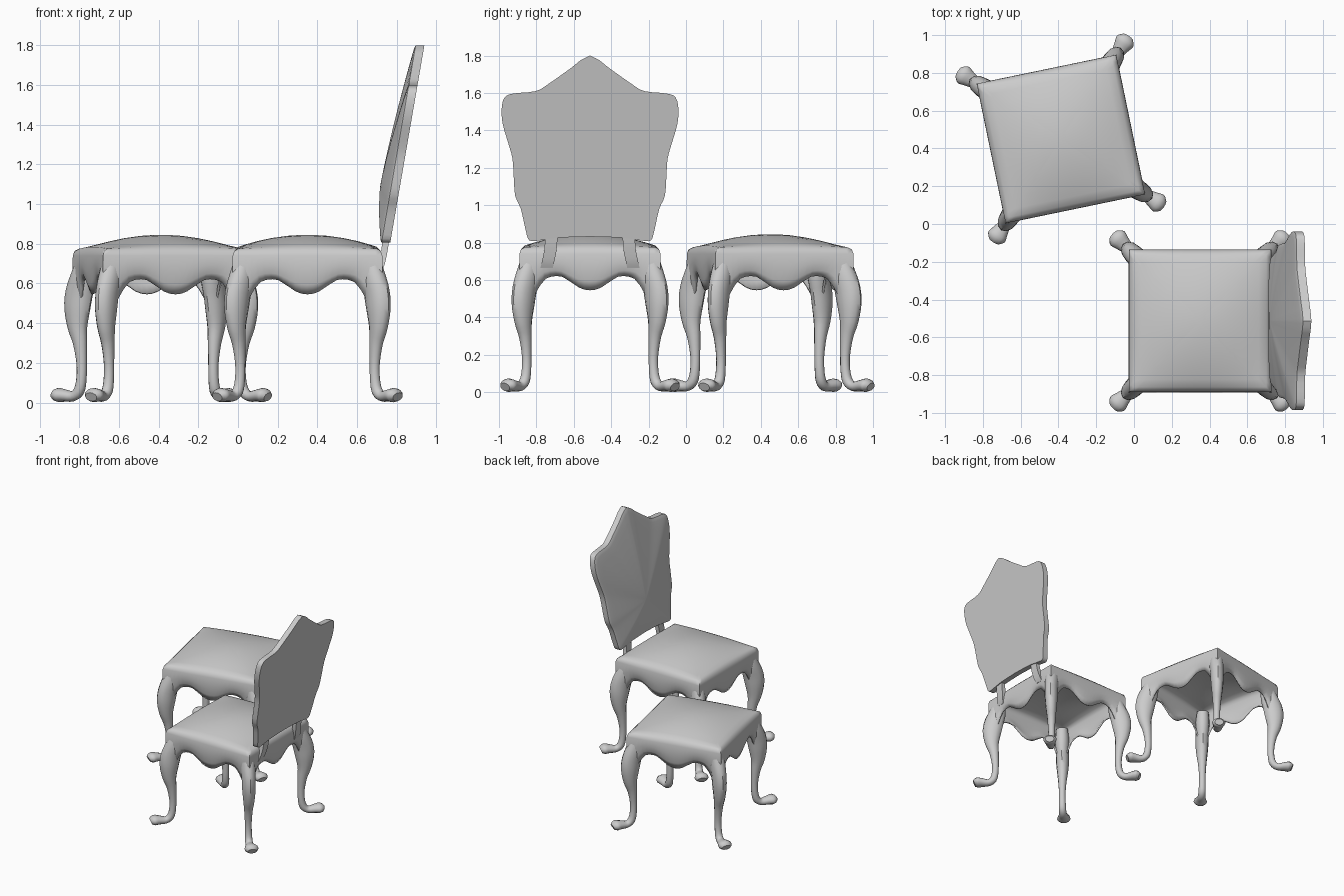
import bpy, bmesh
from math import sin, cos, pi, sqrt, radians
from mathutils import Vector, Matrix

if "Cube" in bpy.data.objects:
    bpy.data.objects.remove(bpy.data.objects["Cube"])


def smooth_path(pts, n):
    """Catmull-Rom resampling of tuples of any length."""
    p = [pts[0]] + list(pts) + [pts[-1]]
    out = []
    for i in range(1, len(p) - 2):
        for k in range(n):
            t = k / n
            out.append(tuple(
                0.5 * (2*b + (c - a)*t + (2*a - 5*b + 4*c - d)*t*t + (3*b - a - 3*c + d)*t**3)
                for a, b, c, d in zip(p[i-1], p[i], p[i+1], p[i+2])))
    return out + [tuple(pts[-1])]


def lerp_table(table, x):
    for (x0, y0), (x1, y1) in zip(table, table[1:]):
        if x <= x1:
            return y0 + (y1 - y0) * (x - x0) / (x1 - x0)
    return table[-1][1]


def loft(name, rings, cap_start=True, cap_end=True, matrix=None, angle=40):
    """Skin a list of closed rings into an object."""
    bm = bmesh.new()
    vs = [[bm.verts.new(p) for p in r] for r in rings]
    for a, b in zip(vs, vs[1:]):
        for i in range(len(a)):
            j = (i + 1) % len(a)
            bm.faces.new((a[i], a[j], b[j], b[i]))
    if cap_start:
        bm.faces.new(vs[0])
    if cap_end:
        bm.faces.new(vs[-1])
    bmesh.ops.recalc_face_normals(bm, faces=bm.faces)
    me = bpy.data.meshes.new(name)
    bm.to_mesh(me)
    bm.free()
    ob = bpy.data.objects.new(name, me)
    bpy.context.collection.objects.link(ob)
    if matrix:
        ob.matrix_world = matrix
    bpy.ops.object.select_all(action='DESELECT')
    ob.select_set(True)
    bpy.context.view_layer.objects.active = ob
    bpy.ops.object.shade_smooth_by_angle(angle=radians(angle))
    return ob


# Scalloped lower edge of the apron: |u| -> z
APRON = [(0, .545), (.08, .548), (.17, .56), (.3, .592), (.42, .618), (.54, .623),
         (.66, .61), (.75, .572), (.82, .525), (1, .47)]
# Cabriole leg: offset along each axis, z, radius along diagonal, radius across
LEG = [(.315, .74, .045, .045), (.33, .64, .068, .055), (.35, .55, .076, .052),
       (.358, .47, .071, .05), (.357, .38, .053, .042), (.346, .3, .037, .033),
       (.339, .2, .027, .026), (.340, .12, .026, .026), (.35, .06, .028, .028),
       (.375, .032, .026, .03), (.41, .035, .031, .042), (.438, .037, .036, .052),
       (.455, .028, .024, .034)]


def square_ring(d, zfun, n=24):
    ring = []
    for k in range(4):
        rot = Matrix.Rotation(k * pi / 2, 3, 'Z')
        for i in range(n):
            u = -1 + 2 * i / n
            ring.append(rot @ Vector((u * d, -d, zfun(u, d))))
    return ring


def make_seat(name, matrix):
    # Apron sides, rounded edge, then domed cushion top
    low = lambda u: lerp_table(APRON, abs(u))
    side = lambda t: (lambda u, d: low(u) + (.74 - low(u)) * t)
    dome = lambda u, d: .773 + .072 * (1 - (d / .38)**2) * (1 - (u * d / .38)**2)
    rings = [square_ring(.355, side(0)), square_ring(.371, side(.25)),
             square_ring(.378, side(.6)), square_ring(.377, side(1)),
             square_ring(.369, lambda u, d: .764)]
    rings += [square_ring(d, dome) for d in (.35, .31, .25, .18, .1, .03)]
    ob = loft(name, rings, cap_start=False, matrix=matrix, angle=50)
    mod = ob.modifiers.new("thickness", 'SOLIDIFY')
    mod.thickness = .012
    mod.offset = -1


def make_leg(name, matrix):
    path = smooth_path(LEG, 3)
    out, across = Vector((1, 1, 0)) / sqrt(2), Vector((-1, 1, 0)) / sqrt(2)
    centres = [out * (c * sqrt(2)) + Vector((0, 0, z)) for c, z, _, _ in path]
    rings = []
    for i, (c, z, a, b) in enumerate(path):
        t = (centres[min(i + 1, len(path) - 1)] - centres[max(i - 1, 0)]).normalized()
        n = t.cross(across)
        rings.append([centres[i] + n * (a * cos(q)) + across * (b * sin(q))
                      for q in (2 * pi * k / 12 for k in range(12))])
    loft(name, rings, matrix=matrix)


# Chair base and the turned stool
for label, x, y, turn in (("chair", .35, -.513, 0), ("stool", -.387, .45, 11.7)):
    base = Matrix.Translation((x, y, 0)) @ Matrix.Rotation(radians(turn), 4, 'Z')
    make_seat(label + "_seat", base)
    for k in range(4):
        make_leg(f"{label}_leg_{k + 1}", base @ Matrix.Rotation(k * pi / 2, 4, 'Z'))

# Chair backrest: half outline (y, z) from bottom centre to top centre
HALF = [(0, .832), (.17, .826), (.27, .812), (.325, .812), (.345, .87), (.37, .98),
        (.4, 1.05), (.408, 1.15), (.415, 1.25), (.44, 1.34), (.466, 1.43), (.473, 1.51),
        (.458, 1.575), (.41, 1.597), (.29, 1.61), (.22, 1.65), (.1, 1.735), (.05, 1.775), (0, 1.8)]
half = smooth_path(HALF, 3)
outline = half + [(-y, z) for y, z in half[-2:0:-1]]
YC, ZC = -.513, 1.1


def back_ring(s, dx):
    ring = []
    for y, z in outline:
        zz = ZC + (z - ZC) * s
        ring.append((.72 + .173 * (zz - .81) + dx, YC + y * s, zz))
    return ring


rings = [back_ring(1, .048), back_ring(1, .004), back_ring(.985, 0)]
rings += [back_ring(s, -.052 * (1 - s**1.5)) for s in (.95, .85, .7, .55, .4, .25, .12, .03)]
loft("backrest", rings)

# Curved brackets joining the backrest to the seat: x, y offset, z, half thickness
BRACKET = [(.712, .232, .665, .014), (.725, .224, .70, .015), (.737, .212, .76, .016),
           (.748, .206, .84, .017)]
for side, sy in (("left", -1), ("right", 1)):
    rings = [[(x + i * h, YC + sy * oy + j * .033, z)
              for i, j in ((-1, -1), (1, -1), (1, 1), (-1, 1))]
             for x, oy, z, h in smooth_path(BRACKET, 3)]
    loft(f"back_bracket_{side}", rings)
